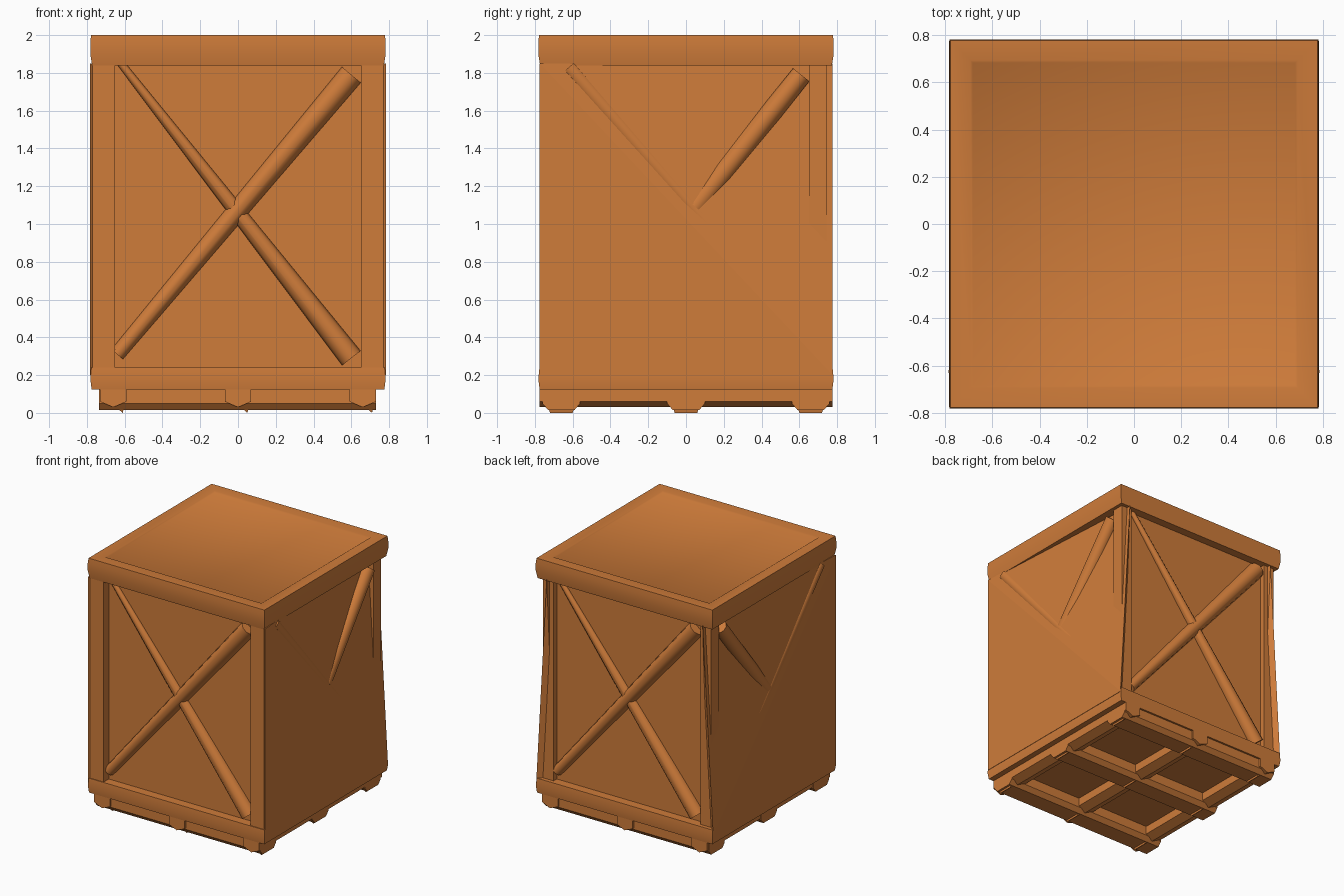
import bpy, bmesh, math
from mathutils import Vector, Matrix

if "Cube" in bpy.data.objects:
    bpy.data.objects.remove(bpy.data.objects["Cube"])

wood = bpy.data.materials.new("orange wood")
wood.diffuse_color = (0.62, 0.2, 0.042, 1)
wood.use_nodes = True
wood.node_tree.nodes["Principled BSDF"].inputs["Base Color"].default_value = wood.diffuse_color


def finish(bm, name, angle=None):
    bmesh.ops.recalc_face_normals(bm, faces=bm.faces)
    me = bpy.data.meshes.new(name)
    bm.to_mesh(me)
    bm.free()
    me.materials.append(wood)
    ob = bpy.data.objects.new(name, me)
    bpy.context.collection.objects.link(ob)
    if angle:
        bpy.ops.object.select_all(action='DESELECT')
        ob.select_set(True)
        bpy.context.view_layer.objects.active = ob
        bpy.ops.object.shade_smooth_by_angle(angle=math.radians(angle))
    return ob


def hull(name, pts):
    bm = bmesh.new()
    for p in pts:
        bm.verts.new(p)
    bmesh.ops.convex_hull(bm, input=bm.verts[:])
    return finish(bm, name)


def box(name, x0, x1, y0, y1, z0, z1):
    return hull(name, [(x, y, z) for x in (x0, x1) for y in (y0, y1) for z in (z0, z1)])


def slab(name, layers, groove=False):
    # stacked square outline, given as (half width, height) layers
    bm = bmesh.new()
    rings = [[bm.verts.new((sx * h, sy * h, z)) for sx, sy in ((-1, -1), (1, -1), (1, 1), (-1, 1))]
             for h, z in layers]
    for a, b in zip(rings, rings[1:]):
        for i in range(4):
            bm.faces.new((a[i], a[(i + 1) % 4], b[(i + 1) % 4], b[i]))
    bm.faces.new(rings[0][::-1])
    top = bm.faces.new(rings[-1])
    bm.normal_update()
    if groove:
        bmesh.ops.inset_region(bm, faces=[top], thickness=0.12)
        bmesh.ops.inset_region(bm, faces=[top], thickness=0.015, depth=-0.008)
    return finish(bm, name, 40)


def brace(name, a, b, r1, r2):
    # tapering round bar between two points
    a, b = Vector(a), Vector(b)
    d = b - a
    bm = bmesh.new()
    m = Matrix.Translation((a + b) / 2) @ d.to_track_quat('Z', 'Y').to_matrix().to_4x4()
    bmesh.ops.create_cone(bm, cap_ends=True, segments=10, radius1=r1, radius2=r2,
                          depth=d.length, matrix=m)
    return finish(bm, name, 50)


# lid frame and base frame
slab("lid", [(0.772, 1.84), (0.782, 1.9), (0.782, 1.96), (0.778, 2.0)], True)
slab("base_frame", [(0.775, 0.125), (0.782, 0.18), (0.776, 0.24)])

# inner box that shows as the recessed front and back panels
box("inner_box", -0.69, 0.69, -0.705, 0.705, 0.2, 1.88)

# corner posts, the back pair sits a little further in
for s, side in ((-1, "left"), (1, "right")):
    for f, end, out in ((-1, "front", 0.77), (1, "back", 0.745)):
        xs = sorted((s * 0.65, s * out))
        ys = sorted((f * 0.65, f * out))
        box(f"{end}_{side}_post", *xs, *ys, 0.2, 1.88)

# crossed braces on front and back (the back is the front turned around)
for f, end in ((1, "front"), (-1, "back")):
    y = -0.71 * f
    brace(f"{end}_rising_brace", (-0.64 * f, y, 0.31), (0.60 * f, y, 1.79), 0.04, 0.065)
    brace(f"{end}_falling_brace", (-0.62 * f, y, 1.85), (0.60 * f, y, 0.29), 0.02, 0.062)

# side panels: flush at three corners, sunk at the top back corner
for s, side in ((-1, "left"), (1, "right")):
    o, n = s * 0.783, s * 0.68
    hull(f"{side}_panel", [(o, -0.775, 0.2), (o, -0.775, 1.85), (o, 0.775, 0.2), (s * 0.69, 0.775, 1.85),
                           (n, -0.69, 0.2), (n, -0.69, 1.85), (n, 0.69, 0.2), (n, 0.69, 1.85)])
    x = s * 0.722
    brace(f"{side}_rising_brace", (x, 0.05, 1.09), (x, 0.61, 1.79), 0.06, 0.055)
    brace(f"{side}_falling_brace", (s * 0.735, -0.62, 1.83), (s * 0.725, 0.42, 0.65), 0.052, 0.052)

# pallet runners under the base, crossing in both directions
for i, p in enumerate((-0.66, 0, 0.66)):
    w = 0.1
    hull(f"runner_{i + 1}", [(x, p + dy, z) for x in (-0.735, 0.73)
                             for dy, z in ((-w, 0.13), (w, 0.13), (-w, 0.05), (w, 0.05),
                                           (-0.07, 0.015), (0.07, 0.015))])
    hull(f"cross_runner_{i + 1}", [(p + dx, y, z) for y in (-0.775, 0.775)
                                   for dx, z in ((-0.07, 0.13), (0.07, 0.13), (-0.07, 0.06),
                                                 (0.07, 0.06), (0, 0.03))])
    # pointed feet at the runner crossings
    for j, q in enumerate((-0.66, 0, 0.66)):
        hull(f"foot_{i + 1}_{j + 1}", [(p - 0.07, q - 0.09, 0.1), (p + 0.07, q - 0.09, 0.1),
                                       (p - 0.07, q + 0.09, 0.1), (p + 0.07, q + 0.09, 0.1),
                                       (p + 0.05, q - 0.06, 0), (p + 0.05, q + 0.06, 0)])
